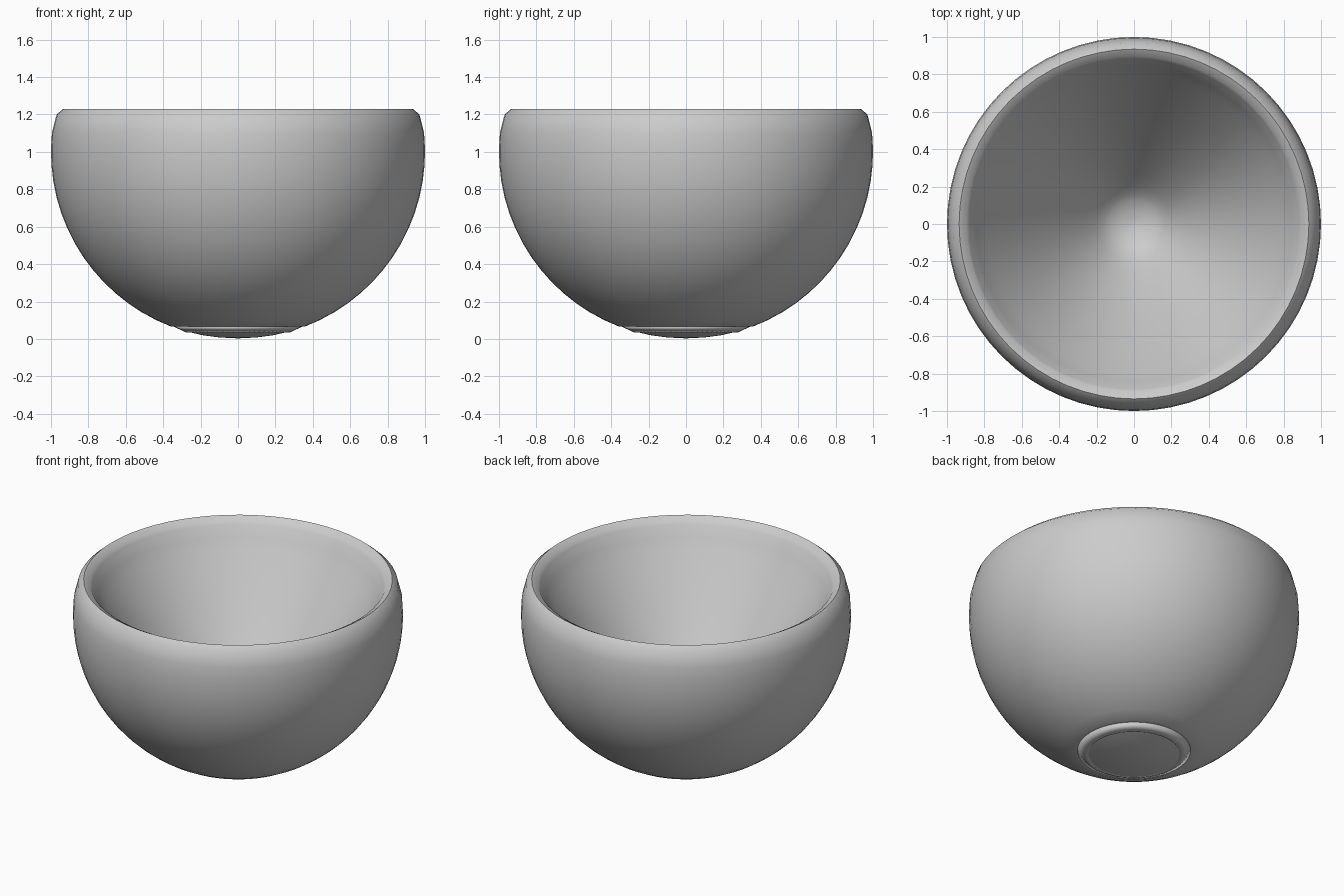
import bpy, math
from mathutils import Vector

if "Cube" in bpy.data.objects:
    bpy.data.objects.remove(bpy.data.objects["Cube"])

SEG = 64

def lathe(name, profile, closed=False, angle=None):
    """Spin an (r, z) profile about the z axis."""
    verts, rings, faces = [], [], []
    for r, z in profile:
        if r < 1e-5:
            rings.append([len(verts)] * SEG)
            verts.append((0, 0, z))
        else:
            rings.append(list(range(len(verts), len(verts) + SEG)))
            verts += [(r * math.cos(2 * math.pi * i / SEG),
                       r * math.sin(2 * math.pi * i / SEG), z) for i in range(SEG)]
    pairs = list(zip(rings, rings[1:]))
    if closed:
        pairs.append((rings[-1], rings[0]))
    for a, b in pairs:
        for i in range(SEG):
            j = (i + 1) % SEG
            faces.append(tuple(dict.fromkeys((a[i], a[j], b[j], b[i]))))
    mesh = bpy.data.meshes.new(name)
    mesh.from_pydata(verts, [], faces)
    obj = bpy.data.objects.new(name, mesh)
    bpy.context.collection.objects.link(obj)
    bpy.ops.object.select_all(action='DESELECT')
    obj.select_set(True)
    bpy.context.view_layer.objects.active = obj
    if angle is None:
        bpy.ops.object.shade_smooth()
    else:
        bpy.ops.object.shade_smooth_by_angle(angle=math.radians(angle))
    return obj

def smooth_curve(points, steps=3):
    """Catmull-Rom curve through the points."""
    p = [Vector(q) for q in points]
    p = [2 * p[0] - p[1]] + p + [2 * p[-1] - p[-2]]
    out = []
    for k in range(1, len(p) - 2):
        a, b, c, d = p[k - 1:k + 3]
        for s in range(steps):
            t = s / steps
            out.append(0.5 * (2 * b + (c - a) * t + (2 * a - 5 * b + 4 * c - d) * t ** 2
                              + (3 * b - a - 3 * c + d) * t ** 3))
    out.append(p[-2])
    return [(max(q.x, 0), q.y) for q in out]

def sphere_arc(deg0, deg1, n):
    """Points on the unit sphere resting on z = 0, angle measured from the bottom."""
    angs = [math.radians(deg0 + (deg1 - deg0) * i / n) for i in range(n + 1)]
    return [(math.sin(a), 1 - math.cos(a)) for a in angs]

# Bowl: domed base, recess for the foot ring, round outside, soft lip, tapered hollow
base = [(0, 0.003), (0.10, 0.008), (0.19, 0.02), (0.28, 0.041)]
recess = [(0.28, 0.065), (0.345, 0.066)]
outside = sphere_arc(21, 96, 15)
lip = [(0.97, 1.2), (0.935, 1.23)]
inside = smooth_curve([(0.895, 1.208), (0.855, 1.145), (0.80, 1.05), (0.60, 0.74),
                       (0.40, 0.45), (0.20, 0.19), (0.10, 0.115), (0, 0.09)])
lathe("bowl", base + recess + outside + lip + inside, angle=60)

# Foot ring: softly shaded band set into the recess under the bowl
lathe("foot_ring", [(0.28, 0.035), (0.347, 0.068), (0.29, 0.075), (0.25, 0.065)], closed=True)
